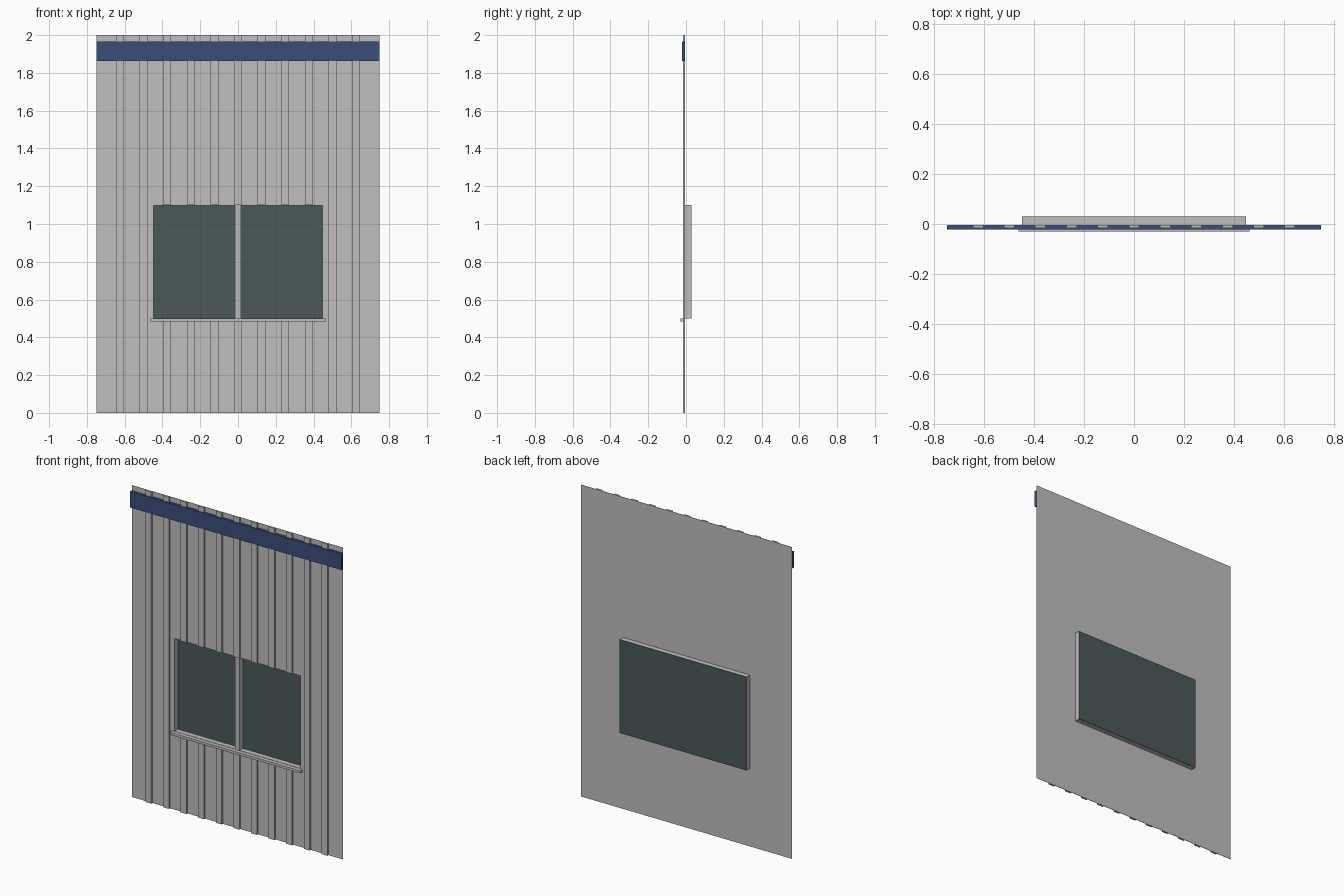
import bpy

if "Cube" in bpy.data.objects:
    bpy.data.objects.remove(bpy.data.objects["Cube"], do_unlink=True)


def material(name, rgb):
    m = bpy.data.materials.new(name)
    m.use_nodes = True
    color = (*rgb, 1.0)
    m.diffuse_color = color
    m.node_tree.nodes["Principled BSDF"].inputs["Base Color"].default_value = color
    return m


GREY = material("light grey metal", (0.52, 0.52, 0.52))
BLUE = material("navy blue", (0.042, 0.075, 0.19))
GLASS = material("dark green glass", (0.07, 0.1, 0.1))

HALF, TOP = 0.75, 2.0
WIN_X, WIN_LOW, WIN_HIGH = 0.45, 0.5, 1.1
WALL_Y, RIB_Y, GLASS_Y = -0.004, -0.017, 0.03


def box(name, x, y, z, mat):
    """Box from (low, high) pairs."""
    bpy.ops.mesh.primitive_cube_add(size=1)
    ob = bpy.context.object
    ob.name = name
    for v in ob.data.vertices:
        v.co = [r[0] if c < 0 else r[1] for c, r in zip(v.co, (x, y, z))]
    ob.data.materials.append(mat)
    return ob


# Thin wall sheet around the window opening
sheet = (WALL_Y - 0.002, WALL_Y)
box("wall_lower", (-HALF, HALF), sheet, (0, WIN_LOW), GREY)
box("wall_upper", (-HALF, HALF), sheet, (WIN_HIGH, TOP), GREY)
box("wall_left", (WIN_X, HALF), sheet, (WIN_LOW, WIN_HIGH), GREY)
box("wall_right", (-HALF, -WIN_X), sheet, (WIN_LOW, WIN_HIGH), GREY)

# Vertical ribs, interrupted by the window
for i in range(11):
    centre = (i - 5) * 0.125
    x = (centre - 0.021, centre + 0.021)
    y = (RIB_Y, WALL_Y - 0.001)
    if abs(centre) < WIN_X:
        box(f"rib_lower_{i}", x, y, (0, WIN_LOW), GREY)
        box(f"rib_upper_{i}", x, y, (WIN_HIGH, TOP), GREY)
    else:
        box(f"rib_{i}", x, y, (0, TOP), GREY)

# Window recess: jambs, head, base, glass and mullion
t = 0.003
depth = (WALL_Y - 0.001, GLASS_Y - 0.002)
for side, s in (("left", 1), ("right", -1)):
    x = sorted((s * WIN_X, s * (WIN_X - t)))
    box(f"window_jamb_{side}", x, depth, (WIN_LOW, WIN_HIGH), GREY)
box("window_head", (-WIN_X, WIN_X), depth, (WIN_HIGH - t, WIN_HIGH), GREY)
box("window_base", (-WIN_X, WIN_X), depth, (WIN_LOW, WIN_LOW + t), GREY)
box("window_glass", (-WIN_X, WIN_X), (GLASS_Y - 0.002, GLASS_Y), (WIN_LOW, WIN_HIGH), GLASS)
box("window_mullion", (-0.016, 0.016), (WALL_Y - 0.004, GLASS_Y - 0.001), (WIN_LOW, WIN_HIGH), GREY)
box("window_sill", (-0.463, 0.463), (-0.03, WALL_Y - 0.001), (WIN_LOW - 0.015, WIN_LOW + 0.001), GREY)

# Coloured band across the top
box("top_band", (-HALF, HALF), (-0.022, WALL_Y - 0.001), (1.863, 1.967), BLUE)
